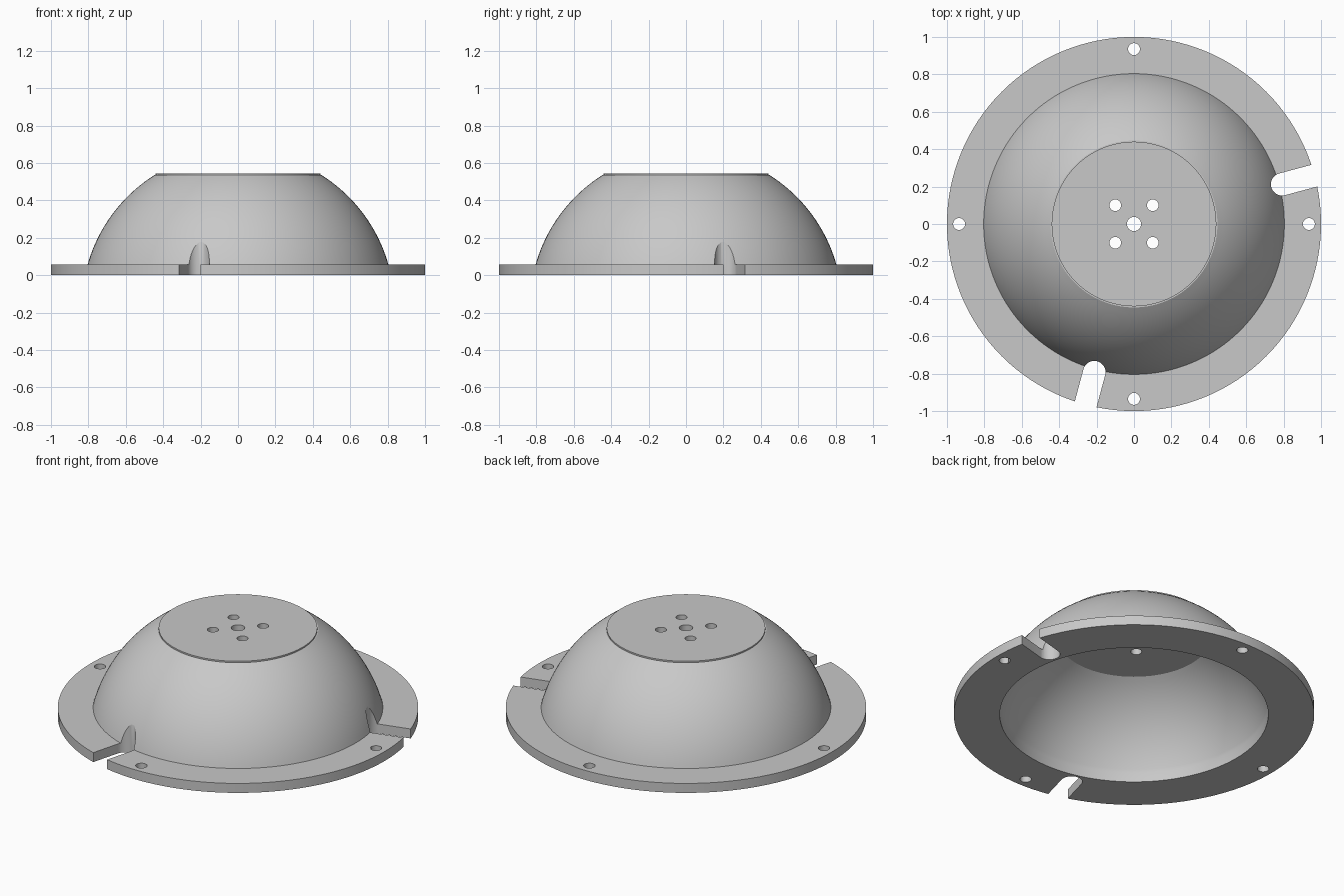
import bpy
import bmesh
from math import sin, cos, pi, radians, sqrt
from mathutils import Matrix, Vector

cube = bpy.data.objects.get("Cube")
if cube:
    bpy.data.objects.remove(cube, do_unlink=True)

SEGMENTS = 128
CENTER_Z = -0.171            # centre of both dome spheres, below the base
OUTER_R, INNER_R = 0.836, 0.778
FLANGE_TOP, CEILING, LIP, TOP = 0.058, 0.485, 0.536, 0.545

gray = bpy.data.materials.new("light gray")
gray.use_nodes = True
color = (0.58, 0.58, 0.58, 1)
gray.diffuse_color = color
gray.node_tree.nodes["Principled BSDF"].inputs["Base Color"].default_value = color


def add_object(name, bm):
    bmesh.ops.recalc_face_normals(bm, faces=bm.faces)
    mesh = bpy.data.meshes.new(name)
    bm.to_mesh(mesh)
    bm.free()
    mesh.materials.append(gray)
    obj = bpy.data.objects.new(name, mesh)
    bpy.context.collection.objects.link(obj)
    return obj


def sphere_arc(radius, z_start, z_end, steps=24):
    """Points (r, z) on the dome sphere between two heights."""
    heights = [z_start + (z_end - z_start) * i / steps for i in range(steps + 1)]
    return [(sqrt(radius ** 2 - (z - CENTER_Z) ** 2), z) for z in heights]


def prism(name, outline, z0=-0.2, z1=0.8):
    """Vertical prism from a flat outline, used for cutting."""
    bm = bmesh.new()
    face = bm.faces.new([bm.verts.new((x, y, z0)) for x, y in outline])
    extruded = bmesh.ops.extrude_face_region(bm, geom=[face])["geom"]
    verts = [v for v in extruded if isinstance(v, bmesh.types.BMVert)]
    bmesh.ops.translate(bm, verts=verts, vec=Vector((0, 0, z1 - z0)))
    obj = add_object(name, bm)
    obj.hide_render = True
    return obj


def hole(x, y, radius, steps=32):
    return prism("hole_cutter", [(x + radius * cos(2 * pi * i / steps),
                                  y + radius * sin(2 * pi * i / steps))
                                 for i in range(steps)])


def slot(angle, inner=0.82, half_width=0.06, steps=20):
    """Round-ended slot that runs outward through the flange."""
    outline = [(1.2, -half_width), (1.2, half_width)]
    for i in range(steps + 1):
        a = pi / 2 + pi * i / steps
        outline.append((inner + half_width * cos(a), half_width * sin(a)))
    cutter = prism("slot_cutter", outline)
    cutter.data.transform(Matrix.Rotation(angle, 4, "Z"))
    return cutter


# Hollow dome with flange and flat top, as one turned profile
profile = [(0, CEILING)]
profile += sphere_arc(INNER_R, CEILING, FLANGE_TOP)
profile += [(0.745, 0), (1, 0), (1, FLANGE_TOP)]
profile += sphere_arc(OUTER_R, FLANGE_TOP, LIP)
profile += [(0.44, LIP), (0.44, TOP), (0, TOP)]

bm = bmesh.new()
points = [bm.verts.new((r, 0, z)) for r, z in profile]
edges = [bm.edges.new(pair) for pair in zip(points, points[1:])]
bmesh.ops.spin(bm, geom=points + edges, cent=(0, 0, 0), axis=(0, 0, 1),
               angle=2 * pi, steps=SEGMENTS, use_merge=True)
bmesh.ops.remove_doubles(bm, verts=bm.verts, dist=0.0001)
housing = add_object("flanged_dome", bm)

# Flange screw holes, top plate holes and the two edge slots
cutters = [hole(0.935 * cos(i * pi / 2), 0.935 * sin(i * pi / 2), 0.032)
           for i in range(4)]
cutters += [hole(x, y, 0.031) for x in (-0.1, 0.1) for y in (-0.1, 0.1)]
cutters.append(hole(0, 0, 0.038))
cutters += [slot(radians(15)), slot(radians(255))]

bpy.ops.object.select_all(action="DESELECT")
housing.select_set(True)
bpy.context.view_layer.objects.active = housing
for cutter in cutters:
    cut = housing.modifiers.new("cut", "BOOLEAN")
    cut.operation = "DIFFERENCE"
    cut.solver = "EXACT"
    cut.object = cutter
    bpy.ops.object.modifier_apply(modifier=cut.name)
    bpy.data.objects.remove(cutter, do_unlink=True)

# Smooth dome, crisp rims
bpy.ops.object.shade_smooth_by_angle(angle=radians(25))
